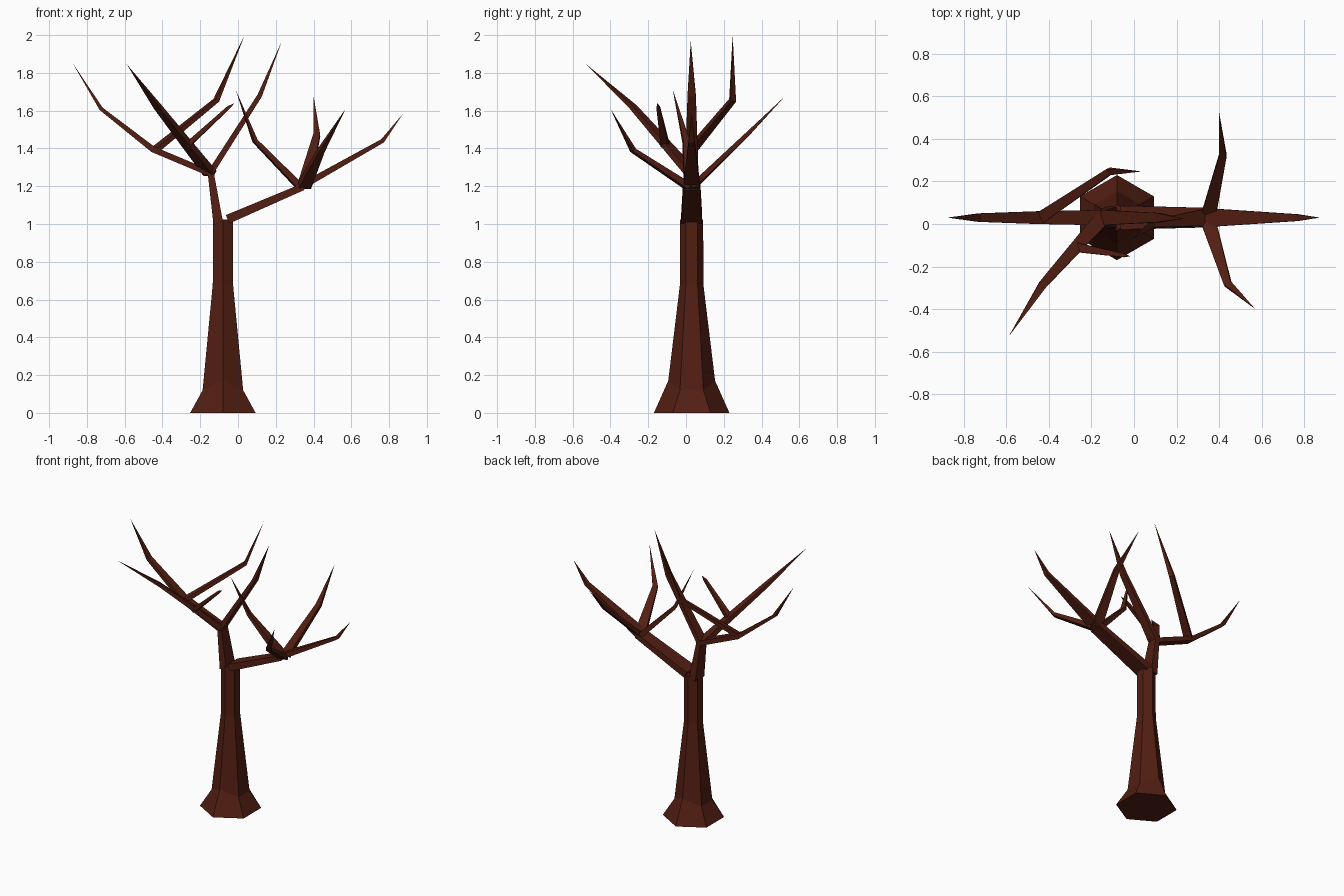
import bpy, bmesh, math
from mathutils import Vector

if "Cube" in bpy.data.objects:
    bpy.data.objects.remove(bpy.data.objects["Cube"])

bark = bpy.data.materials.new("bark")
bark.diffuse_color = (0.085, 0.013, 0.006, 1)
bark.use_nodes = True
bark.node_tree.nodes["Principled BSDF"].inputs["Base Color"].default_value = bark.diffuse_color


def loft(name, rings, tip=None):
    """Skin a stack of vertex rings, ending in a cap or a point."""
    bm = bmesh.new()
    loops = [[bm.verts.new(p) for p in ring] for ring in rings]
    n = len(loops[0])
    for a, b in zip(loops, loops[1:]):
        for i in range(n):
            j = (i + 1) % n
            bm.faces.new((a[i], a[j], b[j], b[i]))
    bm.faces.new(loops[0][::-1])
    if tip is None:
        bm.faces.new(loops[-1])
    else:
        t = bm.verts.new(tip)
        for i in range(n):
            bm.faces.new((loops[-1][i], loops[-1][(i + 1) % n], t))
    bmesh.ops.recalc_face_normals(bm, faces=bm.faces)
    me = bpy.data.meshes.new(name)
    bm.to_mesh(me)
    bm.free()
    me.materials.append(bark)
    ob = bpy.data.objects.new(name, me)
    bpy.context.collection.objects.link(ob)


def limb(name, pts, sizes):
    """Flattened four-sided limb; sizes are (half width, half thickness).
    With one size fewer than points, the limb ends in a point."""
    pts = [Vector(p) for p in pts]
    rings = []
    for i, (w, t) in enumerate(sizes):
        d = Vector()
        if i > 0:
            d += (pts[i] - pts[i - 1]).normalized()
        if i < len(pts) - 1:
            d += (pts[i + 1] - pts[i]).normalized()
        d.normalize()
        side = d.cross(Vector((0, 0, 1))).normalized()
        up = side.cross(d)
        rings.append([pts[i] + side * w * a + up * t * b
                      for a, b in ((-1, -1), (1, -1), (1, 1), (-1, 1))])
    loft(name, rings, pts[-1] if len(sizes) < len(pts) else None)


# Flared hexagonal trunk; the corners facing front and back rise at the flare
rings = []
for z, r, lift in ((0, 0.2, 0), (0.12, 0.124, 0.05), (0.68, 0.062, 0), (1.025, 0.061, 0)):
    ring = []
    for k in range(6):
        a = math.radians(90 + 60 * k)
        ring.append((-0.08 + r * math.cos(a), 0.03 + r * math.sin(a),
                     z + (lift if k % 3 == 0 else 0)))
    rings.append(ring)
loft("trunk", rings)

# Two main limbs forking from the trunk
limb("left_fork", [(-0.104, 0.03, 1.0), (-0.145, 0.03, 1.275)], [(0.052, 0.026), (0.036, 0.016)])
limb("right_fork", [(-0.055, 0.03, 1.025), (0.345, 0.03, 1.197)], [(0.056, 0.024), (0.046, 0.018)])

# Tapering branches
MID = (0.018, 0.011)
R, L = (0.33, 0.03, 1.195), (-0.148, 0.03, 1.268)
limb("right_branch_outer", [R, (0.765, 0.03, 1.44), (0.873, 0.03, 1.583)],
     [(0.045, 0.018), (0.016, 0.011)])
limb("right_branch_front", [(0.35, 0.01, 1.2), (0.44, -0.28, 1.39), (0.57, -0.4, 1.61)],
     [(0.035, 0.018), MID])
limb("right_branch_back", [(0.35, 0.04, 1.2), (0.417, 0.32, 1.47), (0.4, 0.525, 1.677)],
     [(0.035, 0.014), MID])
limb("right_branch_inner", [R, (0.09, 0.0, 1.44), (-0.012, -0.07, 1.71)],
     [(0.04, 0.018), MID])
limb("left_branch_outer",
     [L, (-0.45, 0.03, 1.395), (-0.725, 0.03, 1.61), (-0.877, 0.03, 1.855)],
     [(0.036, 0.016), (0.03, 0.016), (0.02, 0.01)])
limb("left_branch_back_twig", [(-0.44, 0.03, 1.392), (-0.115, 0.247, 1.655), (0.035, 0.247, 2.0)],
     [(0.028, 0.013), (0.016, 0.012)])
limb("left_branch_front", [L, (-0.425, -0.28, 1.62), (-0.59, -0.53, 1.847)],
     [(0.036, 0.018), (0.02, 0.012)])
limb("left_branch_front_twig", [(-0.27, -0.11, 1.415), (-0.05, -0.147, 1.617), (-0.018, -0.152, 1.64)],
     [(0.022, 0.014), (0.009, 0.008)])
limb("left_branch_inner", [L, (0.115, 0.03, 1.68), (0.232, 0.025, 1.968)],
     [(0.036, 0.016), (0.022, 0.012)])
